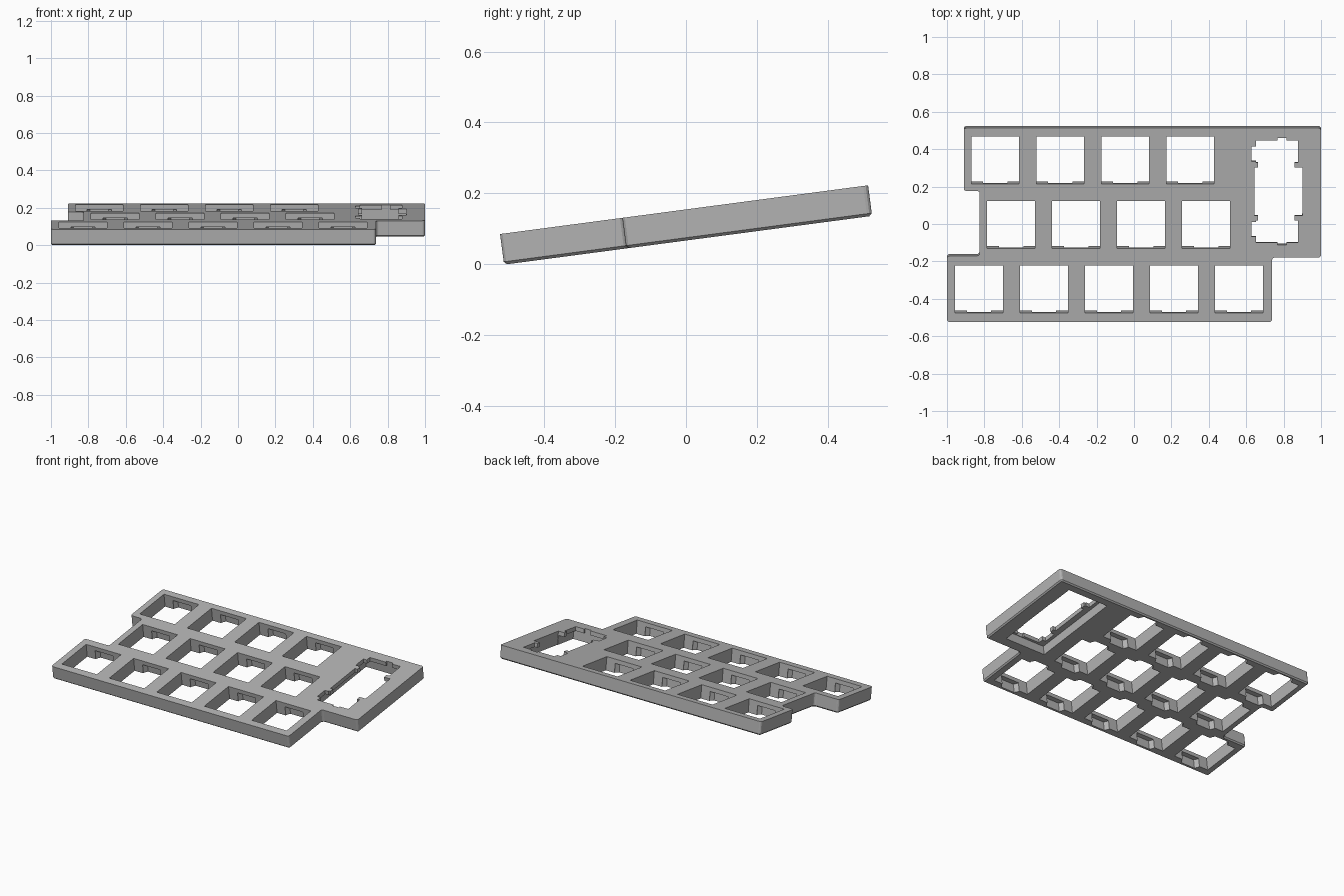
import bpy, bmesh, math
from mathutils import Matrix

cube = bpy.data.objects.get("Cube")
if cube:
    bpy.data.objects.remove(cube, do_unlink=True)

TILT = math.radians(7.54)
THICK = 0.087      # plate thickness
LIP = 0.027        # thin clip layer at the top
PITCH = 0.3475     # key spacing
HALF = 0.128       # half of a switch opening
BELOW = -THICK - 0.05
ABOVE = 0.05


def prism(bm, pts, low, high):
    """Extrude a plan outline from low to high."""
    bottom = [bm.verts.new((x, y, low)) for x, y in pts]
    top = [bm.verts.new((x, y, high)) for x, y in pts]
    bm.faces.new(bottom[::-1])
    bm.faces.new(top)
    for i in range(len(pts)):
        j = (i + 1) % len(pts)
        bm.faces.new((bottom[i], bottom[j], top[j], top[i]))


def box(bm, x0, x1, y0, y1, low=BELOW, high=ABOVE):
    prism(bm, [(x0, y0), (x1, y0), (x1, y1), (x0, y1)], low, high)


def finish(bm, name):
    bmesh.ops.recalc_face_normals(bm, faces=bm.faces)
    mesh = bpy.data.meshes.new(name)
    bm.to_mesh(mesh)
    bm.free()
    obj = bpy.data.objects.new(name, mesh)
    bpy.context.collection.objects.link(obj)
    return obj


# Stepped plate body
bm = bmesh.new()
outline = [(-1, -0.529), (0.738, -0.529), (0.738, -0.181), (1, -0.181),
           (1, 0.518), (-0.91, 0.518), (-0.91, 0.178), (-0.825, 0.178),
           (-0.825, -0.172), (-1, -0.172)]
prism(bm, outline, -THICK, 0)
bm.normal_update()
upright = [e for e in bm.edges if abs(e.verts[0].co.z - e.verts[1].co.z) > 0.01]
bmesh.ops.bevel(bm, geom=upright, offset=0.014, segments=3, profile=0.5, affect='EDGES')
rim = [e for e in bm.edges if all(v.co.z < -THICK + 0.001 for v in e.verts)]
bmesh.ops.bevel(bm, geom=rim, offset=0.008, segments=1, affect='EDGES')
plate = finish(bm, "switch_plate")

# Square switch openings with clip notches under the lip
bm = bmesh.new()
for first_x, y, count in ((-0.742, 0.345, 4), (-0.657, -0.003, 4), (-0.829, -0.351, 5)):
    for i in range(count):
        x = first_x + i * PITCH
        box(bm, x - HALF, x + HALF, y - HALF, y + HALF)
        for s in (-1, 1):
            pts = [(x - 0.065, y + s * 0.11), (x + 0.065, y + s * 0.11),
                   (x + 0.065, y + s * 0.135), (x + 0.05, y + s * 0.157),
                   (x - 0.05, y + s * 0.157), (x - 0.065, y + s * 0.135)]
            prism(bm, pts, BELOW, -LIP)
openings = finish(bm, "switch_opening_cutter")

# Tall key opening with stabiliser cutouts, mirrored about its middle
bm = bmesh.new()
MID = 0.175
box(bm, 0.645, 0.902, MID - 0.129, MID + 0.129)
box(bm, 0.664, 0.858, MID - 0.2, MID + 0.2)
for s in (-1, 1):
    def band(x0, x1, a, b):
        box(bm, x0, x1, *sorted((MID + s * a, MID + s * b)))
    band(0.652, 0.877, 0.156, 0.276)
    band(0.628, 0.7, 0.163, 0.243)
    band(0.768, 0.816, 0.25, 0.288)
# Undercut pocket below the lip
box(bm, 0.606, 0.899, MID - 0.291, MID + 0.291, BELOW - 0.01, -LIP)
tall_opening = finish(bm, "tall_opening_cutter")

# Cut the openings, then drop the cutters
for cutter in (openings, tall_opening):
    cutter.hide_render = True
    mod = plate.modifiers.new("cut", 'BOOLEAN')
    mod.operation = 'DIFFERENCE'
    mod.solver = 'EXACT'
    mod.use_self = True
    mod.object = cutter
bpy.context.view_layer.update()
evaluated = plate.evaluated_get(bpy.context.evaluated_depsgraph_get())
cut_mesh = bpy.data.meshes.new_from_object(evaluated)
plate.modifiers.clear()
plate.data = cut_mesh
for cutter in (openings, tall_opening):
    bpy.data.objects.remove(cutter, do_unlink=True)

# Tilt the plate and rest it on the ground
plate.data.transform(Matrix.Rotation(TILT, 4, 'X'))
lowest = min(v.co.z for v in plate.data.vertices)
plate.data.transform(Matrix.Translation((0, 0, -lowest)))

# Single grey plastic
grey = bpy.data.materials.new("grey_plastic")
grey.use_nodes = True
colour = (0.45, 0.45, 0.45, 1)
grey.diffuse_color = colour
grey.node_tree.nodes["Principled BSDF"].inputs["Base Color"].default_value = colour
plate.data.materials.clear()
plate.data.materials.append(grey)
for face in plate.data.polygons:
    face.material_index = 0
    face.use_smooth = False
